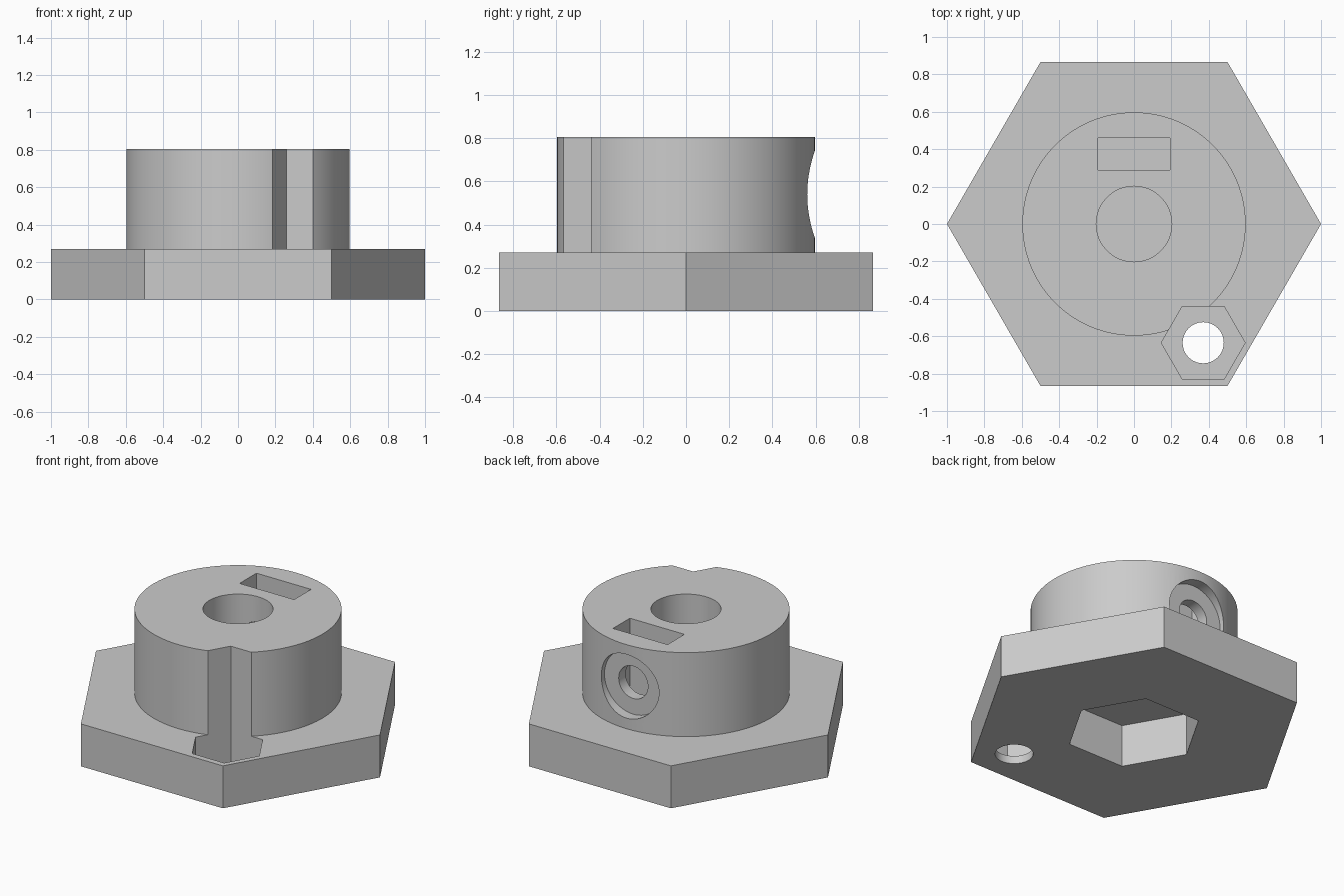
import bpy
import bmesh
from math import cos, sin, tau, radians
from mathutils import Matrix

if "Cube" in bpy.data.objects:
    bpy.data.objects.remove(bpy.data.objects["Cube"], do_unlink=True)

grey = bpy.data.materials.new("plain_grey")
grey.use_nodes = True
grey.diffuse_color = (0.6, 0.6, 0.6, 1)
grey.node_tree.nodes["Principled BSDF"].inputs["Base Color"].default_value = (0.6, 0.6, 0.6, 1)


def prism(name, outline, low, high, turn=None):
    """Extrude a closed outline from low to high, optionally turned."""
    bm = bmesh.new()
    face = bm.faces.new([bm.verts.new((x, y, low)) for x, y in outline])
    grown = bmesh.ops.extrude_face_region(bm, geom=[face])["geom"]
    top = [v for v in grown if isinstance(v, bmesh.types.BMVert)]
    bmesh.ops.translate(bm, verts=top, vec=(0, 0, high - low))
    if turn:
        bm.transform(turn)
    bmesh.ops.recalc_face_normals(bm, faces=bm.faces)
    mesh = bpy.data.meshes.new(name)
    bm.to_mesh(mesh)
    bm.free()
    mesh.materials.append(grey)
    obj = bpy.data.objects.new(name, mesh)
    bpy.context.collection.objects.link(obj)
    return obj


def ring(sides, r, cx=0, cy=0):
    return [(cx + r * cos(tau * i / sides), cy + r * sin(tau * i / sides)) for i in range(sides)]


def combine(target, tool, operation):
    mod = target.modifiers.new(tool.name, 'BOOLEAN')
    mod.operation = operation
    mod.solver = 'EXACT'
    mod.object = tool
    bpy.ops.object.select_all(action='DESELECT')
    target.select_set(True)
    bpy.context.view_layer.objects.active = target
    bpy.ops.object.modifier_apply(modifier=mod.name)
    bpy.data.objects.remove(tool, do_unlink=True)


BASE_TOP, HUB_TOP, HUB_R = 0.27, 0.805, 0.597
OVER = 1.0          # cutters run past the surface to here
SCREW_Z = 0.54
NUT = (0.37, -0.635)

# Hexagonal flange with a round hub
body = prism("knob_body", ring(6, 1), 0, BASE_TOP)
combine(body, prism("hub", ring(128, HUB_R), 0.1, HUB_TOP), 'UNION')

# Maps an outline's extrusion onto the +y axis at screw height
to_back = Matrix.Translation((0, 0, SCREW_Z)) @ Matrix.Rotation(radians(-90), 4, 'X')

slot = [(-0.192, 0.29), (0.192, 0.29), (0.192, 0.46), (-0.192, 0.46)]
cutters = [
    prism("underside_hex_pocket", ring(6, 0.395), -0.1, BASE_TOP),
    prism("shaft_bore", ring(64, 0.202), 0.3, OVER),
    prism("nut_slot", slot, 0.32, OVER),
    prism("corner_hex_pocket", ring(6, 0.224, *NUT), 0.05, OVER),
    prism("corner_hole", ring(48, 0.11, *NUT), -0.1, 0.2),
    prism("screw_hole", ring(48, 0.103), 0.05, OVER, to_back),
    prism("screw_head_recess", ring(64, 0.203), 0.53, OVER, to_back),
]
for cutter in cutters:
    combine(body, cutter, 'DIFFERENCE')

bpy.ops.object.shade_smooth_by_angle(angle=radians(25))
